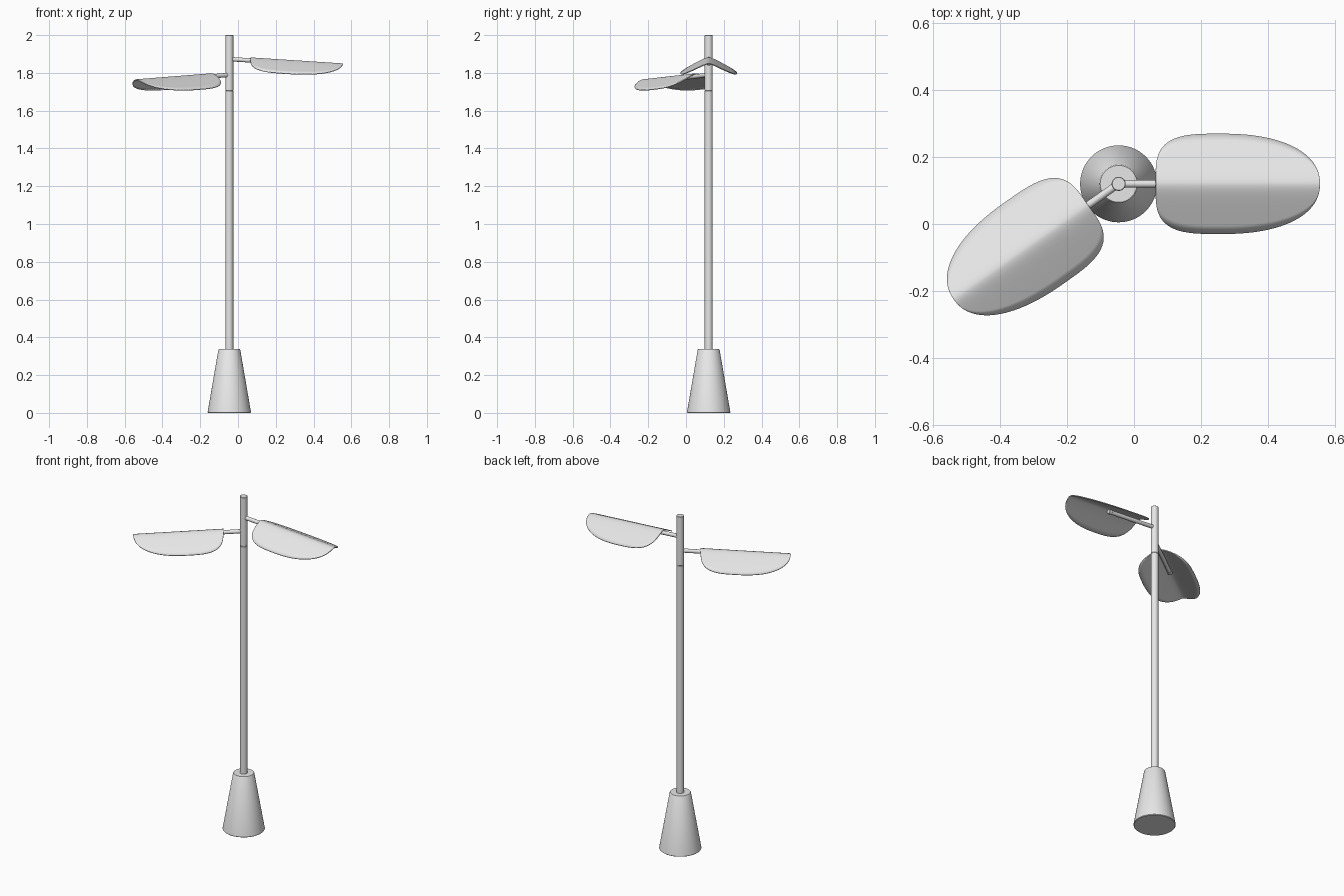
import bpy, bmesh
from math import cos, sin, pi, atan, radians, hypot
from mathutils import Matrix, Vector

cube = bpy.data.objects.get("Cube")
if cube:
    bpy.data.objects.remove(cube)

grey = bpy.data.materials.new("light_grey_metal")
grey.use_nodes = True
COLOUR = (0.8, 0.8, 0.8, 1)
grey.diffuse_color = COLOUR
grey.node_tree.nodes["Principled BSDF"].inputs["Base Color"].default_value = COLOUR

AXIS = Vector((-0.046, 0.12, 0))   # pole position on the ground
POLE_R = 0.021
TILT = atan(0.065)                 # downward slope of arms and blades


def finish(name, bm, matrix):
    mesh = bpy.data.meshes.new(name)
    bm.to_mesh(mesh)
    bm.free()
    obj = bpy.data.objects.new(name, mesh)
    bpy.context.collection.objects.link(obj)
    mesh.materials.append(grey)
    obj.matrix_world = matrix
    bpy.ops.object.select_all(action='DESELECT')
    obj.select_set(True)
    bpy.context.view_layer.objects.active = obj
    bpy.ops.object.shade_smooth_by_angle(angle=radians(35))
    return obj


def lathe(name, profile, matrix, sides=48):
    """Spin (radius, height) points about the local z axis, closing the ends."""
    bm = bmesh.new()
    rings = [[bm.verts.new((r * cos(2 * pi * i / sides), r * sin(2 * pi * i / sides), z))
              for i in range(sides)] for r, z in profile]
    for a, b in zip(rings, rings[1:]):
        for i in range(sides):
            j = (i + 1) % sides
            bm.faces.new((a[i], a[j], b[j], b[i]))
    bm.faces.new(rings[0][::-1])
    bm.faces.new(rings[-1])
    return finish(name, bm, matrix)


def half_width(u, length=0.492, widest=0.2):
    """Blunt at the root, rounder at the tip."""
    if u < widest:
        s, p = (widest - u) / widest, 3.4
    else:
        s, p = (u - widest) / (length - widest), 2.3
    return 0.15 * max(1 - s ** p, 0) ** (1 / p)


def blade(name, matrix, length=0.492, stations=44, columns=9):
    """Leaf-shaped sheet folded softly along its middle ridge."""
    bm = bmesh.new()
    rows = []
    for i in range(stations + 1):
        u = length / 2 * (1 - cos(pi * (i + 0.15) / (stations + 0.3)))
        w = half_width(u)
        row = []
        for k in range(-columns, columns + 1):
            v = w * (k / columns) * abs(k / columns) ** 0.6
            drop = 0.54 * (hypot(v, 0.02) - 0.02)
            row.append(bm.verts.new((u, v, -drop)))
        rows.append(row)
    for a, b in zip(rows, rows[1:]):
        for k in range(2 * columns):
            bm.faces.new((a[k], b[k], b[k + 1], a[k + 1]))
    obj = finish(name, bm, matrix)
    sheet = obj.modifiers.new("thickness", 'SOLIDIFY')
    sheet.thickness = 0.005
    sheet.offset = -1


# Weighted conical base with fine rounded rims
ground = Matrix.Translation(AXIS)
base = lathe("base", [(0.044, 0), (0.112, 0), (0.115, 0.003), (0.058, 0.334),
                      (0.055, 0.338)], ground, 64)
# The underside plate at the middle of the base faces inwards
base.data.polygons[-2].flip()

# Pole in two lengths with a fine groove at the joint
lathe("pole", [(POLE_R, 0.33), (POLE_R, 1.703), (POLE_R - 0.0015, 1.705)], ground)
lathe("pole_head", [(POLE_R - 0.0015, 1.705), (POLE_R, 1.707), (POLE_R, 1.998),
                    (POLE_R - 0.002, 2.0)], ground)

# Two blades, each carried on a sloping arm
for side, height, heading in (("left", 1.882, 0), ("right", 1.798, 215)):
    root = (Matrix.Translation(AXIS + Vector((0, 0, height)))
            @ Matrix.Rotation(radians(heading), 4, 'Z')
            @ Matrix.Translation((0.111, 0, 0))
            @ Matrix.Rotation(TILT, 4, 'Y'))
    blade(side + "_blade", root)
    along = root @ Matrix.Translation((-0.111, 0, -0.016)) @ Matrix.Rotation(pi / 2, 4, 'Y')
    lathe(side + "_arm", [(0.0115, 0), (0.0115, 0.31)], along, 24)
    lathe(side + "_arm_cap", [(0.011, 0.308), (0.013, 0.31), (0.013, 0.328),
                              (0.011, 0.33)], along, 24)
